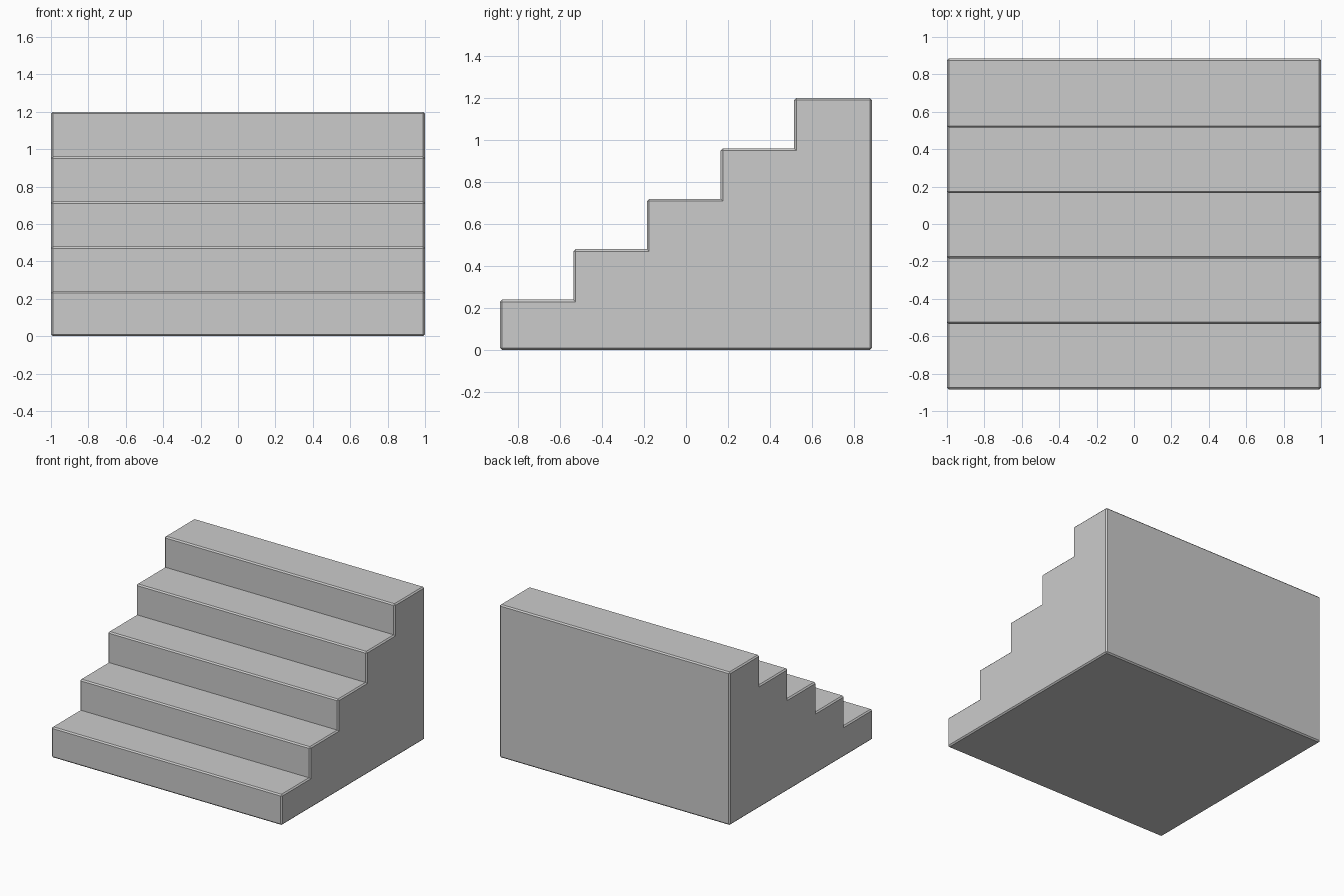
import bpy, bmesh

if "Cube" in bpy.data.objects:
    bpy.data.objects.remove(bpy.data.objects["Cube"])

STEPS, RISE, TREAD = 5, 0.24, 0.35
HALF_W, FRONT, BACK = 1.0, -0.885, 0.885
BEVEL = 0.01

# Stepped side profile as (y, z), from the front bottom up to the back
profile = [(FRONT, 0.0)]
for i in range(STEPS):
    y, z = FRONT + i * TREAD, (i + 1) * RISE
    y_next = BACK if i == STEPS - 1 else y + TREAD
    profile += [(y, z), (y_next, z)]
profile.append((BACK, 0.0))

# Extrude the profile across the width
bm = bmesh.new()
side = bm.faces.new([bm.verts.new((-HALF_W, y, z)) for y, z in profile])
ext = bmesh.ops.extrude_face_region(bm, geom=[side], use_keep_orig=True)
moved = [g for g in ext["geom"] if isinstance(g, bmesh.types.BMVert)]
bmesh.ops.translate(bm, verts=moved, vec=(2 * HALF_W, 0, 0))
bmesh.ops.recalc_face_normals(bm, faces=bm.faces)

# Small chamfer on the outer edges, inner corners stay sharp
outer = [e for e in bm.edges if e.calc_face_angle_signed() > 0.5]
bmesh.ops.bevel(bm, geom=outer, offset=BEVEL, offset_type='OFFSET',
                segments=1, profile=0.5, affect='EDGES', clamp_overlap=True)
bmesh.ops.recalc_face_normals(bm, faces=bm.faces)

mesh = bpy.data.meshes.new("stairs")
bm.to_mesh(mesh)
bm.free()
bpy.context.collection.objects.link(bpy.data.objects.new("stairs", mesh))
